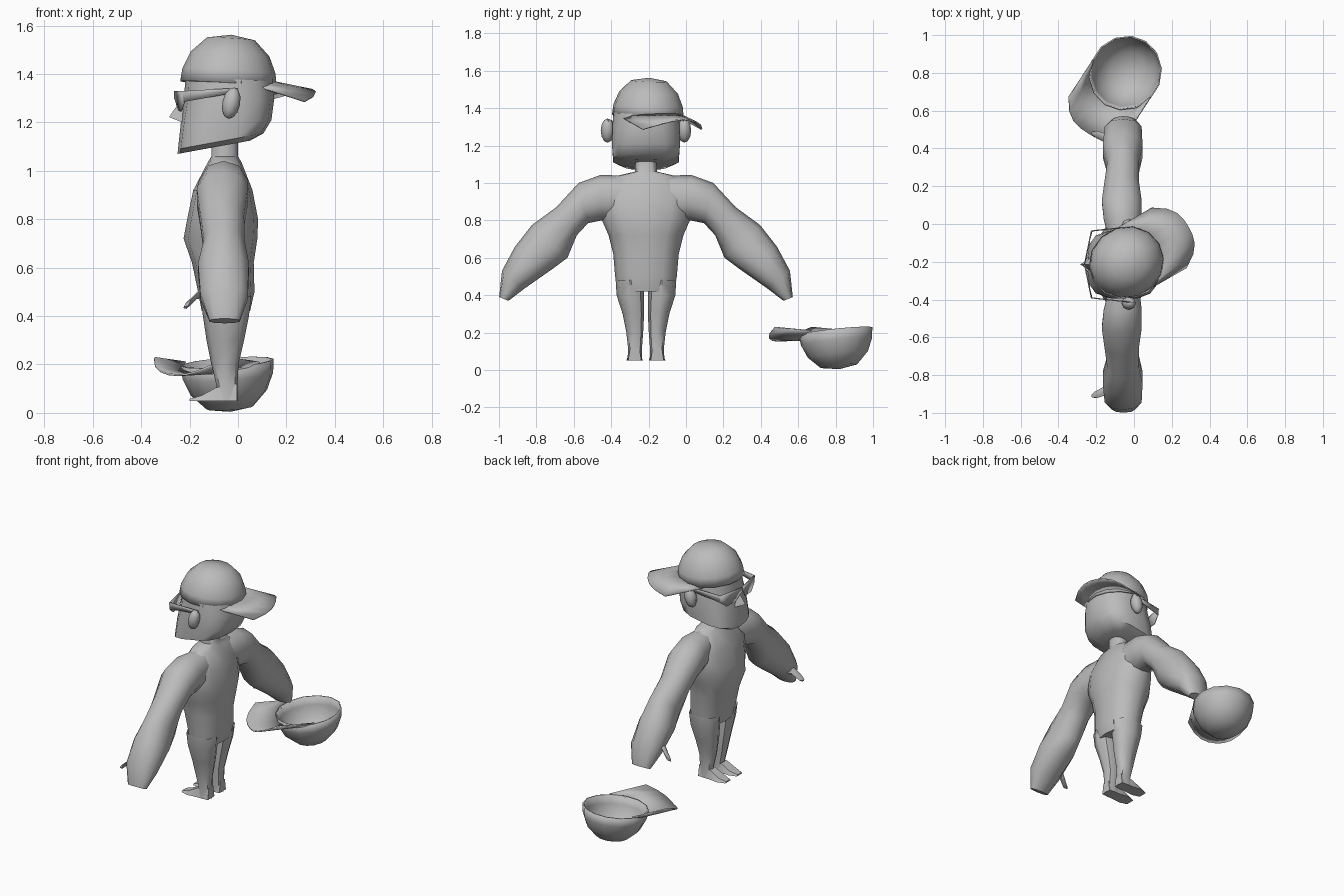
import bpy, bmesh, math
from mathutils import Matrix, Vector

if "Cube" in bpy.data.objects:
    bpy.data.objects.remove(bpy.data.objects["Cube"])

grey = bpy.data.materials.new("plain grey")
grey.diffuse_color = (0.5, 0.5, 0.5, 1)
grey.use_nodes = True
grey.node_tree.nodes["Principled BSDF"].inputs["Base Color"].default_value = grey.diffuse_color
CY = -0.214          # the figure's centre line in y


def finish(name, bm, angle=50):
    bmesh.ops.recalc_face_normals(bm, faces=bm.faces)
    me = bpy.data.meshes.new(name)
    bm.to_mesh(me)
    bm.free()
    ob = bpy.data.objects.new(name, me)
    me.materials.append(grey)
    bpy.context.collection.objects.link(ob)
    bpy.ops.object.select_all(action='DESELECT')
    ob.select_set(True)
    bpy.context.view_layer.objects.active = ob
    bpy.ops.object.shade_smooth_by_angle(angle=math.radians(angle))
    return ob


def se(t, p):
    """Superellipse coordinates: p=2 round, larger is boxier."""
    c, s = math.cos(t), math.sin(t)
    return (math.copysign(abs(c) ** (2 / p), c), math.copysign(abs(s) ** (2 / p), s))


def loft(name, rings, start=True, end=True, angle=50):
    bm = bmesh.new()
    loops = [[bm.verts.new(p) for p in r] for r in rings]
    n = len(loops[0])
    for a, b in zip(loops, loops[1:]):
        for i in range(n):
            j = (i + 1) % n
            bm.faces.new((a[i], a[j], b[j], b[i]))
    if start:
        bm.faces.new(loops[0])
    if end:
        bm.faces.new(loops[-1])
    return finish(name, bm, angle)


def level_ring(z, x0, x1, y0, y1, n=10, p=2.3, zback=None):
    """Ring around z; zback lifts the +x side to tilt the ring."""
    out = []
    for i in range(n):
        c, s = se(2 * math.pi * i / n, p)
        k = (c + 1) / 2
        out.append((x0 + (x1 - x0) * k, CY + (y0 + y1) / 2 + (y1 - y0) / 2 * s,
                    z + ((zback or z) - z) * k))
    return out


# torso and neck
torso = [(1.14, -.11, .0, .055), (1.06, -.11, .0, .06), (1.035, -.125, .015, .17),
         (.92, -.185, .06, .25), (.80, -.21, .083, .235), (.72, -.225, .08, .20),
         (.62, -.19, .065, .175), (.50, -.165, .068, .165), (.42, -.15, .05, .15)]
loft("torso", [level_ring(z, a, b, -h, h, 12) for z, a, b, h in torso], start=False)

# legs, feet, arms, thumbs and ears, one per side
legs = [(.48, -.155, .055, .012, .162), (.40, -.145, .045, .010, .157), (.30, -.13, .025, .010, .125),
        (.20, -.11, .002, .015, .105), (.11, -.088, -.002, .022, .095), (.05, -.10, .0, .02, .10)]
arms = [(.10, 1.04, .12, .80, -.13, .03), (.245, 1.042, .235, .80, -.165, .045),
        (.36, 1.0, .31, .785, -.175, .045), (.48, .87, .37, .72, -.16, .03),
        (.61, .775, .42, .60, -.145, .03), (.70, .66, .50, .54, -.17, .05),
        (.77, .53, .65, .435, -.16, .045), (.785, .39, .735, .37, -.12, .01)]
for side, s in (("left", -1), ("right", 1)):
    loft(side + "_leg", [level_ring(z, a, b, s * c, s * d, 8) for z, a, b, c, d in legs], start=False)

    rings = []
    for x, zt, w in ((-.005, .12, .035), (-.09, .105, .038), (-.15, .072, .045), (-.20, .058, .03)):
        y = CY + s * .06
        rings.append([(x, y - w, .05), (x, y + w, .05), (x, y + w * .7, zt), (x, y - w * .7, zt)])
    loft(side + "_foot", rings)

    rings = []
    for ty, tz, by, bz, x0, x1 in arms:
        ring = []
        for i in range(10):
            c, v = se(2 * math.pi * i / 10 + math.pi / 2, 2.2)
            k = (v + 1) / 2
            ring.append(((x0 + x1) / 2 + (x1 - x0) / 2 * c,
                         CY + s * (by + (ty - by) * k), bz + (tz - bz) * k))
        rings.append(ring)
    loft(side + "_arm", rings, start=False)

    rings = []
    for x, y, z, r in ((-.10, .64, .52, .04), (-.155, .67, .50, .03), (-.20, .69, .455, .025), (-.22, .695, .445, .012)):
        rings.append([(x + .5 * r * math.cos(t), CY + s * y + r * .8 * math.sin(t), z + r * math.cos(t))
                      for t in (i * math.pi / 3 for i in range(6))])
    loft(side + "_thumb", rings, start=False)

    bm = bmesh.new()
    bmesh.ops.create_uvsphere(bm, u_segments=8, v_segments=6, radius=1)
    bmesh.ops.transform(bm, matrix=Matrix.Translation((-.028, CY + s * .205, 1.28))
                        @ Matrix.Rotation(math.radians(12), 4, 'Y')
                        @ Matrix.Diagonal((.037, .037, .066, 1)), verts=bm.verts)
    finish(side + "_ear", bm)

# head with a square jaw
head = [(1.07, 1.125, -.25, .05, .12, 3.2), (1.09, 1.155, -.248, .105, .178, 3.2),
        (1.20, 1.21, -.236, .138, .185, 2.8), (1.30, 1.30, -.222, .15, .183, 2.4),
        (1.39, 1.37, -.218, .145, .178, 2.1)]
loft("head", [level_ring(z, a, b, -h, h, 14, p, zb) for z, zb, a, b, h, p in head], end=False)

# nose
bm = bmesh.new()
base = [bm.verts.new((x, CY + y, z)) for x, y, z in ((-.23, -.035, 1.20), (-.23, .035, 1.20), (-.225, 0, 1.31))]
tip = bm.verts.new((-.285, CY, 1.222))
for i in range(3):
    bm.faces.new((base[i], base[(i + 1) % 3], tip))
finish("nose", bm, 20)

# sunglasses: lens, brow and temple plates on each side
bm = bmesh.new()
for s in (-1, 1):
    plates = [[(-.265, .0, 1.33), (-.228, .18, 1.33), (-.225, .18, 1.285), (-.238, .13, 1.245),
               (-.248, .05, 1.25), (-.262, .015, 1.295), (-.265, .0, 1.30)],
              [(-.228, .18, 1.33), (-.0, .205, 1.343), (-.0, .205, 1.325), (-.225, .18, 1.285)]]
    for pl in plates:
        bm.faces.new([bm.verts.new((x, CY + s * y, z)) for x, y, z in pl])
glasses = finish("sunglasses", bm, 20)
glasses.modifiers.new("thickness", 'SOLIDIFY').thickness = .006


def cap(name, matrix):
    """Domed crown, open below, with an arched brim towards local +x."""
    bm = bmesh.new()
    n = 14
    rings = [[bm.verts.new((.202 * r * math.cos(t), .19 * r * math.sin(t), z))
              for t in (2 * math.pi * i / n for i in range(n))]
             for r, z in ((1, -.005), (.97, .05), (.82, .12), (.5, .183))]
    top = bm.verts.new((0, 0, .2))
    for a, b in zip(rings, rings[1:]):
        for i in range(n):
            bm.faces.new((a[i], a[(i + 1) % n], b[(i + 1) % n], b[i]))
    for i in range(n):
        bm.faces.new((rings[-1][i], rings[-1][(i + 1) % n], top))
    rows = []
    for i in range(9):
        u = i / 4 - 1
        t = u * math.radians(80)
        inner = Vector((.198 * math.cos(t), .187 * math.sin(t), .022 - .03 * u * u))
        outer = Vector((.38 * (1 - .3 * abs(u) ** 3), .185 * u, .005 - .06 * u * u))
        rows.append([bm.verts.new(inner.lerp(outer, k)) for k in (0, .5, 1)])
    for a, b in zip(rows, rows[1:]):
        for k in range(2):
            bm.faces.new((a[k], a[k + 1], b[k + 1], b[k]))
    bmesh.ops.transform(bm, matrix=matrix, verts=bm.verts)
    ob = finish(name, bm)
    ob.modifiers.new("thickness", 'SOLIDIFY').thickness = .008


def rot(deg, axis):
    return Matrix.Rotation(math.radians(deg), 4, axis)


# cap worn backwards, and a second one lying upside down
cap("worn_cap", Matrix.Translation((-.04, CY + .01, 1.363)) @ rot(30, 'Z') @ rot(4, 'Y'))
cap("upturned_cap", Matrix.Translation((-.045, .80, .203)) @ rot(237, 'Z') @ rot(7, 'Y') @ rot(180, 'X'))
